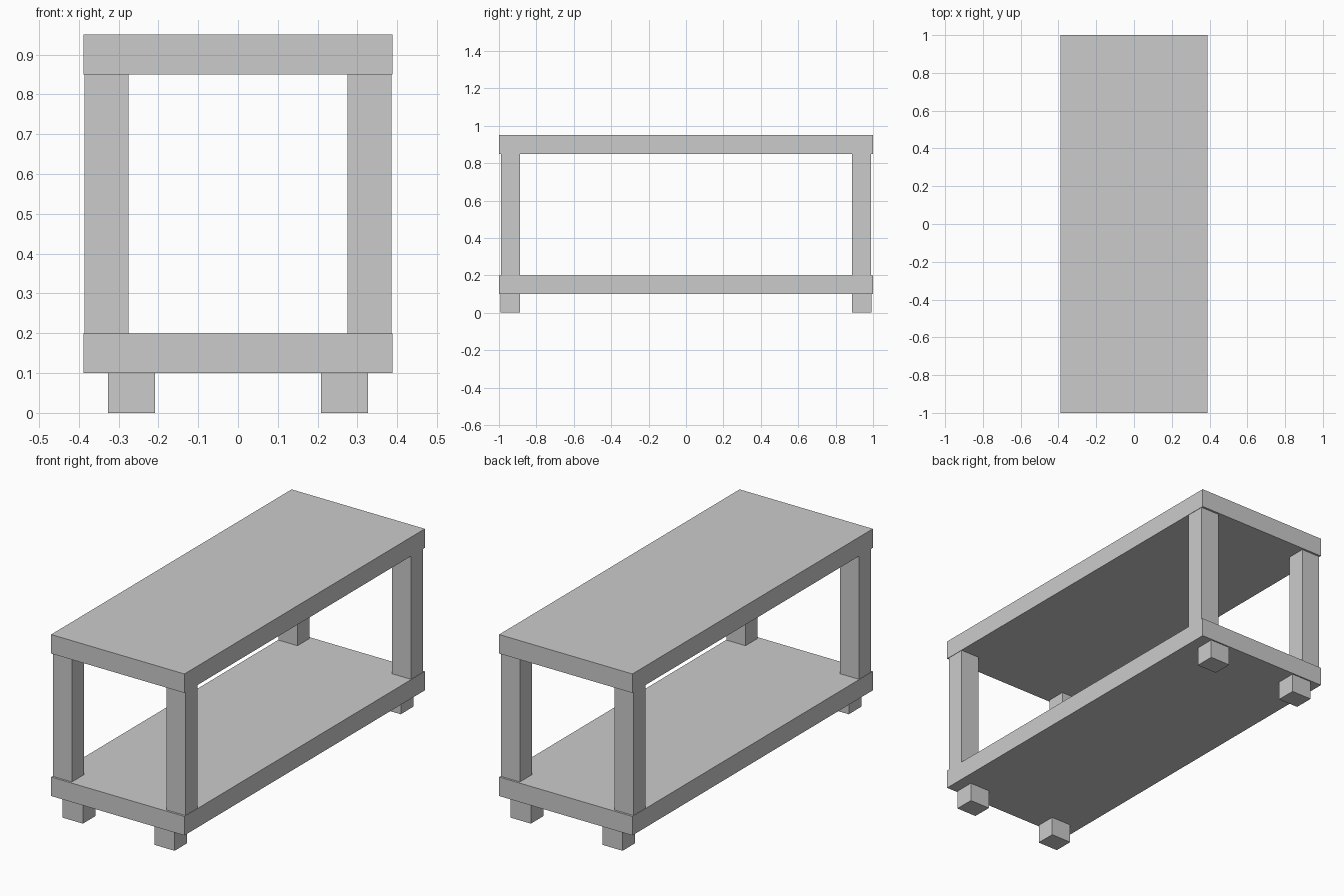
import bpy

if "Cube" in bpy.data.objects:
    bpy.data.objects.remove(bpy.data.objects["Cube"])


def box(name, x, y, z):
    """Box from (min, max) ranges on each axis."""
    mid = [(a + b) / 2 for a, b in (x, y, z)]
    size = [b - a for a, b in (x, y, z)]
    bpy.ops.mesh.primitive_cube_add(size=1, location=mid)
    ob = bpy.context.object
    ob.name = name
    ob.scale = size
    bpy.ops.object.transform_apply(location=False, rotation=False, scale=True)
    return ob


def span(side, inner, outer):
    return tuple(sorted((side * inner, side * outer)))


# Table top and lower shelf
box("table_top", (-0.388, 0.388), (-1, 1), (0.85, 0.95))
box("lower_shelf", (-0.388, 0.388), (-1, 1), (0.10, 0.20))

# Corner posts and feet
for sy, end in ((-1, "front"), (1, "back")):
    for sx, side in ((-1, "left"), (1, "right")):
        box(f"{end}_{side}_post", span(sx, 0.275, 0.386), span(sy, 0.888, 0.989), (0.20, 0.85))
        box(f"{end}_{side}_foot", span(sx, 0.208, 0.326), span(sy, 0.888, 0.993), (0.0, 0.10))
